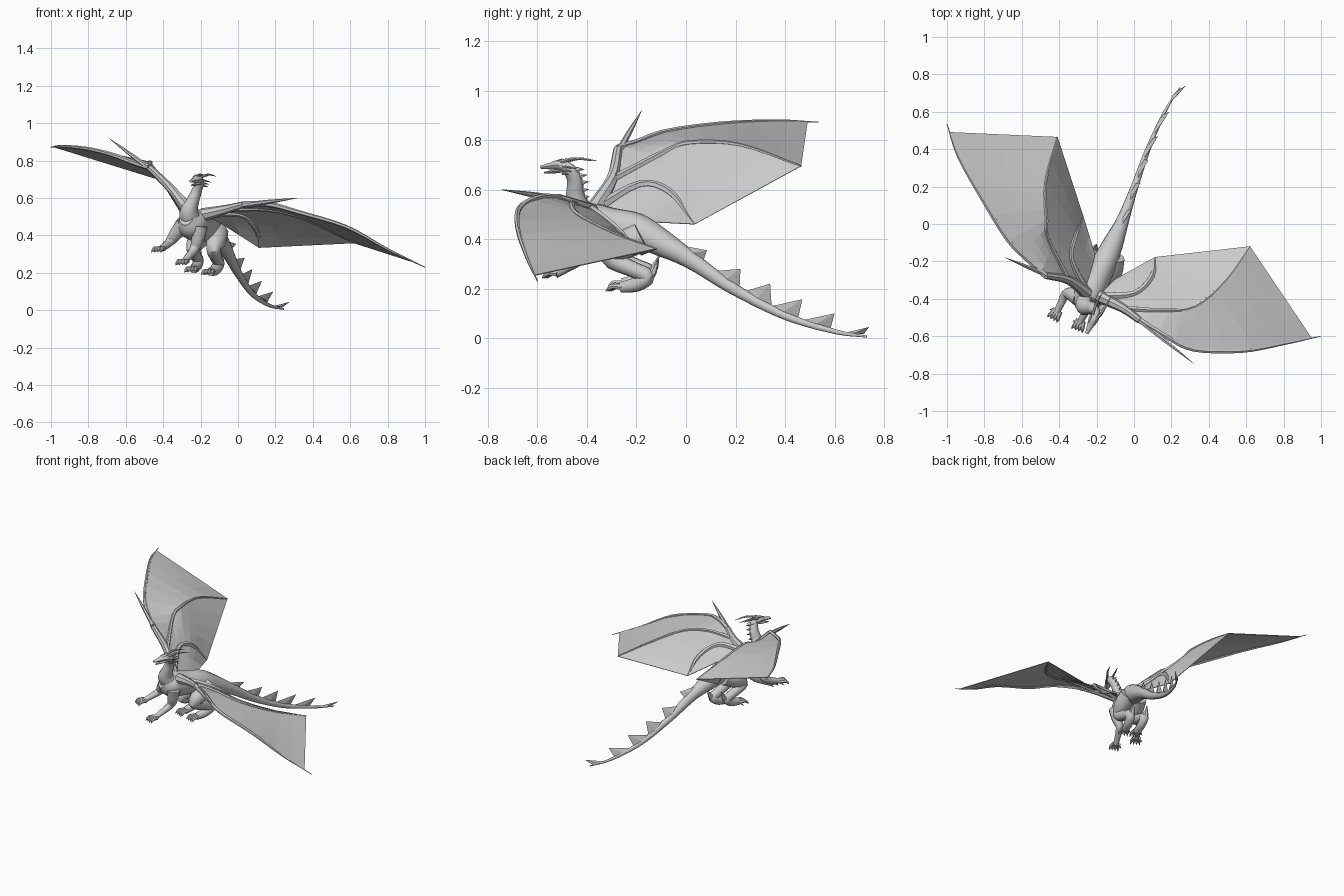
import bpy, bmesh, math
from mathutils import Vector as V

if "Cube" in bpy.data.objects:
    bpy.data.objects.remove(bpy.data.objects["Cube"])

SIDE = V((0.92, -0.39, 0))          # lateral axis of the body
UP = V((0, 0, 1))


def finish(name, bm, smooth=True):
    bmesh.ops.recalc_face_normals(bm, faces=bm.faces)
    me = bpy.data.meshes.new(name)
    bm.to_mesh(me)
    bm.free()
    ob = bpy.data.objects.new(name, me)
    bpy.context.collection.objects.link(ob)
    if smooth:
        bpy.ops.object.select_all(action='DESELECT')
        ob.select_set(True)
        bpy.context.view_layer.objects.active = ob
        bpy.ops.object.shade_smooth_by_angle(angle=math.radians(40))
    return ob


def spline(pts, steps):
    """Catmull-Rom curve through vectors of any length."""
    p = [V(q) for q in pts]
    p = [p[0] * 2 - p[1]] + p + [p[-1] * 2 - p[-2]]
    out = []
    for i in range(1, len(p) - 2):
        a, b, c, d = p[i - 1:i + 3]
        for k in range(steps):
            t = k / steps
            out.append(0.5 * (2 * b + (c - a) * t + (2 * a - 5 * b + 4 * c - d) * t * t
                              + (3 * b - a - 3 * c + d) * t ** 3))
    return out + [p[-2]]


def add_tube(bm, pts, radii, n=8, steps=4, hint=SIDE):
    c = spline(pts, steps)
    r = spline([q if isinstance(q, tuple) else (q, q) for q in radii], steps)
    rings = []
    for i, o in enumerate(c):
        t = (c[min(i + 1, len(c) - 1)] - c[max(i - 1, 0)]).normalized()
        s = (hint - t * hint.dot(t)).normalized()
        u = t.cross(s)
        rings.append([bm.verts.new(o + s * math.cos(a) * max(r[i][0], .001)
                                   + u * math.sin(a) * max(r[i][1], .001))
                      for a in (2 * math.pi * k / n for k in range(n))])
    for a, b in zip(rings, rings[1:]):
        for k in range(n):
            bm.faces.new((a[k], a[(k + 1) % n], b[(k + 1) % n], b[k]))
    bm.faces.new(rings[0])
    bm.faces.new(rings[-1])
    return c


def tube(name, pts, radii, **kw):
    bm = bmesh.new()
    c = add_tube(bm, pts, radii, **kw)
    finish(name, bm)
    return c


def blade(bm, base, tip, along, w):
    """Flat thorn: diamond base drawn out to a tip."""
    base, tip = V(base), V(tip)
    q = [bm.verts.new(base + d) for d in (along, SIDE * w, -along, -SIDE * w)]
    t = bm.verts.new(tip)
    bm.faces.new(q)
    for k in range(4):
        bm.faces.new((q[k], q[(k + 1) % 4], t))


def sheet(name, a, b, rows=4, cols=8):
    """Membrane stretched between two finger bones."""
    def sample(p):
        c = spline(p, 8)
        return [c[round(i * (len(c) - 1) / cols)] for i in range(cols + 1)]
    a, b = sample(a), sample(b)
    bm = bmesh.new()
    g = [[bm.verts.new(p.lerp(q, j / rows)) for j in range(rows + 1)] for p, q in zip(a, b)]
    for r, s in zip(g, g[1:]):
        for j in range(rows):
            bm.faces.new((r[j], r[j + 1], s[j + 1], s[j]))
    bmesh.ops.remove_doubles(bm, verts=bm.verts, dist=0.0005)
    ob = finish(name, bm, False)
    m = ob.modifiers.new('thickness', 'SOLIDIFY')
    m.thickness, m.offset = 0.004, 0


# torso and tail in one tapering sweep
spine = tube('body_and_tail',
             [(-.275, -.455, .495), (-.25, -.40, .465), (-.2, -.3, .447), (-.155, -.2, .435),
              (-.11, -.1, .385), (-.06, .02, .315), (0, .19, .20), (.075, .4, .09),
              (.165, .6, .027), (.245, .73, .006)],
             [(.04, .045), (.078, .085), (.07, .08), (.066, .07), (.054, .055), (.034, .036),
              (.021, .024), (.014, .016), (.008, .010), (.002, .004)], n=14, steps=8)

# tail thorns, swept backwards
bm = bmesh.new()
for y, z in ((.085, .355), (.22, .28), (.34, .22), (.47, .157), (.60, .10), (.74, .045)):
    i = min(range(len(spine)), key=lambda k: abs(spine[k].y - y + .06))
    o = spine[i]
    d = (spine[i + 1] - spine[i - 1]).normalized()
    tip = o + d * ((y - o.y) / d.y)
    blade(bm, o + UP * (.03 - .033 * o.y), (tip.x + .025, y, z), d * (.062 if y < .7 else .04), .011)
finish('tail_thorns', bm, False)

# neck
neck = tube('neck', [(-.25, -.40, .47), (-.262, -.435, .525), (-.243, -.447, .58), (-.22, -.45, .64),
                     (-.205, -.475, .685), (-.215, -.505, .697)],
            [.06, (.05, .053), (.034, .039), (.027, .032), (.024, .026), (.016, .016)], n=12)
bm = bmesh.new()
for i in range(5, len(neck) - 4, 2):
    o = neck[i] + V((.01, .024, .002))
    blade(bm, o, o + V((.014, .034, .004)), UP * .012, .006)
finish('neck_thorns', bm, False)

# head
tube('skull', [(-.198, -.468, .687), (-.215, -.505, .70), (-.235, -.547, .695), (-.253, -.585, .69)],
     [(.016, .018), (.027, .022), (.017, .014), (.009, .007)], n=10)
tube('jaw', [(-.205, -.485, .682), (-.225, -.525, .674), (-.247, -.572, .668)],
     [(.018, .010), (.015, .008), (.006, .004)])
bm = bmesh.new()
for s in (-1, 1):
    o = SIDE * s
    add_tube(bm, [V((-.212, -.50, .712)) + o * .014, V((-.18, -.44, .725)) + o * .025,
                  V((-.142, -.37, .716)) + o * .025], [.008, .006, .001], n=6)
    for z, l in ((.695, .07), (.68, .05), (.666, .035)):
        b = V((-.207, -.49, z)) + o * .02
        add_tube(bm, [b, b + V((.45, .85, -.15)) * l + o * .012], [.007, .001], n=5, steps=1)
    blade(bm, V((-.222, -.52, .713)) + o * .014, V((-.207, -.488, .727)) + o * .02, V((.008, .016, 0)), .004)
finish('horns', bm)


def limb(name, pts, radii, toe_dir, toe=.06, heel=False):
    bm = bmesh.new()
    add_tube(bm, pts, radii, n=10)
    foot = V(pts[-1])
    d = V(toe_dir).normalized()
    s = d.cross(UP).normalized()
    for k in (-1.5, -.5, .5, 1.5):
        b = foot + s * k * .01
        e = d + s * k * .2
        add_tube(bm, [b - d * .01, b + e * toe * .5 + UP * .006, b + e * toe * .8, b + e * toe * 1.1 - UP * .014],
                 [.013, .011, .009, .001], n=6, steps=2)
    t = foot - d * .01
    add_tube(bm, [t, t + s * .025 + d * .01 - UP * .008, t + s * .04 + d * .02 - UP * .016],
             [.008, .006, .001], n=6, steps=2)
    if heel:
        h = V(pts[-3])
        add_tube(bm, [h, h + V((.004, .022, .018)), h + V((.012, .042, .068))], [.024, .016, .001], n=6)
    finish(name, bm)


# limbs
limb('right_arm', [(-.29, -.40, .46), (-.335, -.375, .405), (-.365, -.375, .365), (-.395, -.435, .34),
                   (-.413, -.47, .328)],
     [.045, .036, .025, .019, .017], (-.5, -.85, -.1), .045)
limb('left_arm', [(-.205, -.43, .45), (-.215, -.425, .38), (-.235, -.425, .325), (-.27, -.49, .28),
                  (-.288, -.525, .26)],
     [.045, .036, .025, .019, .017], (-.35, -.9, -.1), .045)
limb('right_leg', [(-.18, -.17, .41), (-.215, -.24, .375), (-.24, -.29, .33), (-.225, -.20, .29),
                   (-.212, -.15, .268), (-.222, -.19, .235), (-.238, -.255, .22)],
     [.055, .055, .038, .031, .029, .028, .023], (-.35, -.9, -.08), .05, True)
limb('left_leg', [(-.105, -.18, .415), (-.115, -.25, .375), (-.13, -.305, .325), (-.115, -.22, .28),
                  (-.102, -.155, .25), (-.122, -.20, .217), (-.147, -.262, .205)],
     [.055, .055, .040, .033, .031, .030, .023], (-.35, -.9, -.04), .05, True)


def wing(side, root, elbow, lead, mid, inner, flank, thumb):
    """Arm root-elbow-wrist; lead finger from the wrist, mid from the elbow, inner from the root."""
    wrist = lead[0]
    mid, inner = [elbow] + mid, [root] + inner
    bm = bmesh.new()
    add_tube(bm, [root, elbow, wrist], [.036, .024, .018], hint=UP)
    add_tube(bm, lead, [.018, .014, .012, .010, .007, .002], n=6, hint=UP)
    add_tube(bm, mid, [.016, .012, .010, .008, .004], n=6, hint=UP)
    add_tube(bm, inner, [.024, .016, .015, .003], n=6, hint=UP)
    b = V(elbow).lerp(V(wrist), .8)
    add_tube(bm, [b, b.lerp(V(thumb), .5), thumb], [.014, .011, .001], n=6, hint=UP)
    finish(side + '_wing_bones', bm)
    edge = lead[:-1] + [V(lead[-2]).lerp(V(lead[-1]), .75)]     # bone tip overhangs the skin
    sheet(side + '_outer_membrane', [elbow] + edge, mid, cols=10)
    sheet(side + '_middle_membrane', mid, inner)
    sheet(side + '_inner_membrane', inner, [root, flank], rows=2)


# wings, each in its own beat of the stroke
wing('left', (-.19, -.385, .51), (-.06, -.45, .54),
     [(.03, -.515, .565), (.17, -.60, .565), (.32, -.672, .525), (.58, -.68, .445), (.80, -.642, .325), (1, -.60, .23)],
     [(.14, -.46, .54), (.325, -.44, .50), (.49, -.30, .425), (.62, -.12, .36)],
     [(.0, -.37, .515), (.095, -.28, .44), (.112, -.178, .335)],
     (-.10, -.295, .47), (.318, -.745, .60))
wing('right', (-.25, -.37, .52), (-.35, -.30, .64),
     [(-.475, -.275, .765), (-.56, -.20, .79), (-.675, -.085, .832), (-.81, .13, .864), (-.94, .36, .877), (-1, .535, .872)],
     [(-.46, -.08, .755), (-.467, .02, .79), (-.472, .22, .78), (-.41, .465, .695)],
     [(-.335, -.19, .62), (-.315, -.065, .59), (-.27, .035, .46)],
     (-.21, -.16, .47), (-.688, -.18, .918))
